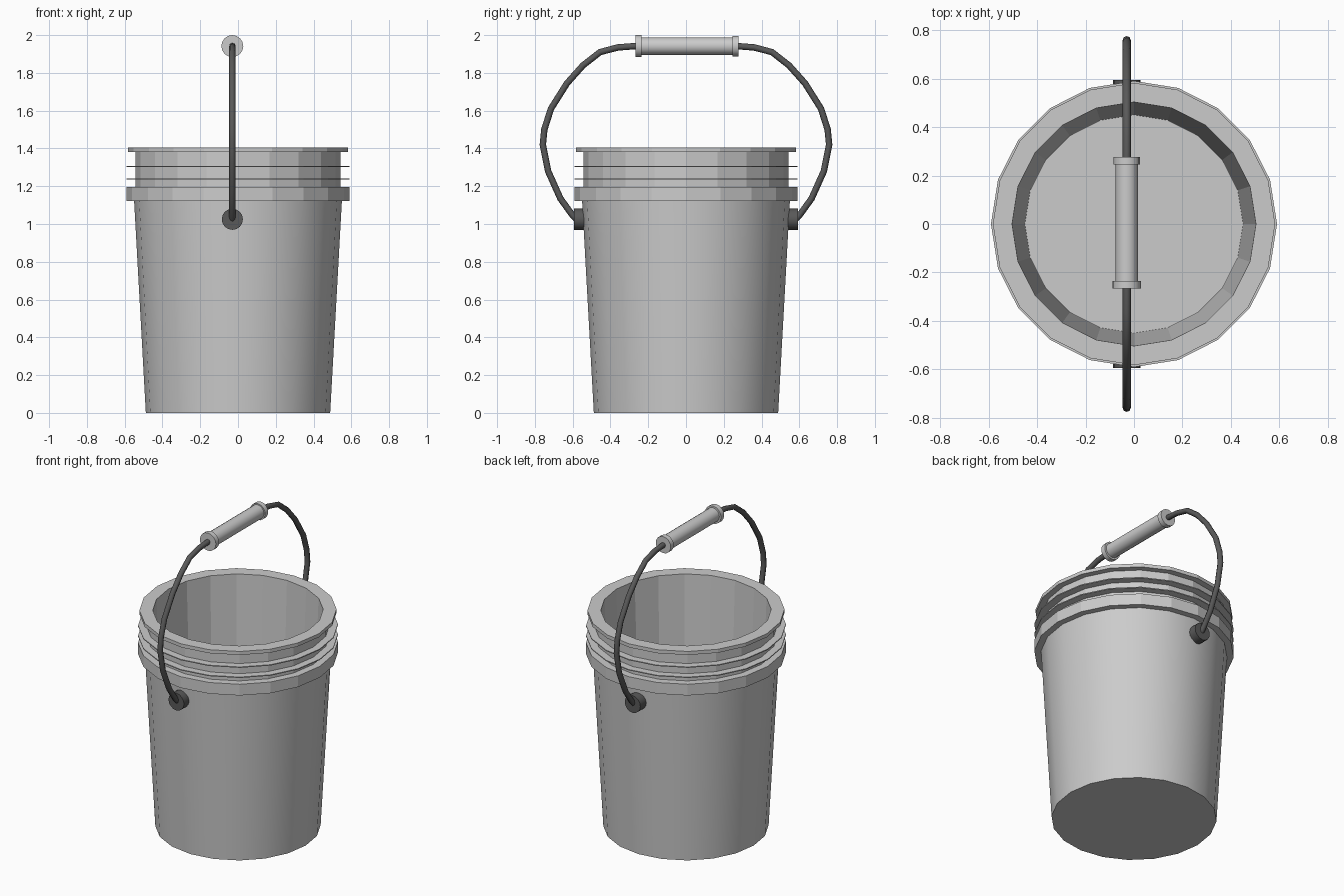
import bpy, math
from mathutils import Matrix

if "Cube" in bpy.data.objects:
    bpy.data.objects.remove(bpy.data.objects["Cube"])

TAU = 2 * math.pi
HX = -0.03   # handle sits slightly off centre


def lathe(name, profile, sides, smooth=(), matrix=None, mat=None):
    """Revolve (radius, height) points about z; zero radius closes with a cap."""
    verts, faces, flags, rings = [], [], [], []
    for r, z in profile:
        n = 1 if r == 0 else sides
        rings.append(range(len(verts), len(verts) + n))
        verts += [(r * math.cos(TAU * i / sides), r * math.sin(TAU * i / sides), z) for i in range(n)]
    for k in range(len(rings) - 1):
        a, b = rings[k], rings[k + 1]
        if len(a) == 1:
            faces.append(list(reversed(b)))
            flags.append(False)
        elif len(b) == 1:
            faces.append(list(a))
            flags.append(False)
        else:
            for i in range(sides):
                j = (i + 1) % sides
                faces.append([a[i], a[j], b[j], b[i]])
                flags.append(k in smooth)
    me = bpy.data.meshes.new(name)
    me.from_pydata(verts, [], faces)
    me.polygons.foreach_set("use_smooth", flags)
    if matrix:
        me.transform(matrix)
    if mat:
        me.materials.append(mat)
    ob = bpy.data.objects.new(name, me)
    bpy.context.collection.objects.link(ob)
    return ob


dark = bpy.data.materials.new("dark_metal")
dark.diffuse_color = (0.1, 0.1, 0.1, 1)
dark.use_nodes = True
dark.node_tree.nodes["Principled BSDF"].inputs["Base Color"].default_value = dark.diffuse_color

# Bucket: tapered wall, collar band, two thin ribs, rim lip, inside wall and floor
N = 0.543
profile = [(0, 0), (0.488, 0), (0.55, 1.122), (0.59, 1.122), (0.59, 1.195), (N, 1.195)]
for z in (1.236, 1.302):
    profile += [(N, z), (0.59, z), (0.59, z + 0.006), (N, z + 0.006)]
profile += [(N, 1.382), (0.582, 1.382), (0.582, 1.405), (0.503, 1.405), (0.45, 0.04), (0, 0.04)]
lathe("bucket", profile, 20, smooth=(1,))

# Handle pivots on both sides
for side, label in ((-1, "front"), (1, "back")):
    m = Matrix.Translation((HX, 0, 1.025)) @ Matrix.Rotation(-side * math.pi / 2, 4, 'X')
    lathe(label + "_pivot", [(0, 0.51), (0.056, 0.51), (0.056, 0.593), (0, 0.593)], 16,
          smooth=(1,), matrix=m, mat=dark)

# Wire handle, mirrored about y = 0
half = [(0.565, 1.01), (0.60, 1.045), (0.665, 1.135), (0.73, 1.28), (0.758, 1.42), (0.75, 1.50),
        (0.715, 1.61), (0.63, 1.745), (0.545, 1.84), (0.455, 1.91), (0.36, 1.935), (0.25, 1.943)]
path = [(-y, z) for y, z in half] + half[::-1]
curve = bpy.data.curves.new("wire_handle", 'CURVE')
curve.dimensions = '3D'
curve.bevel_depth = 0.017
curve.bevel_resolution = 2
curve.use_fill_caps = True
spline = curve.splines.new('POLY')
spline.points.add(len(path) - 1)
for p, (y, z) in zip(spline.points, path):
    p.co = (HX, y, z, 1)
curve.materials.append(dark)
bpy.context.collection.objects.link(bpy.data.objects.new("wire_handle", curve))

# Grip with a flange at each end
lathe("grip", [(0, -0.267), (0.058, -0.267), (0.058, -0.235), (0.046, -0.235),
               (0.046, 0.245), (0.054, 0.245), (0.054, 0.277), (0, 0.277)], 16,
      smooth=(1, 3, 5),
      matrix=Matrix.Translation((HX, 0, 1.942)) @ Matrix.Rotation(-math.pi / 2, 4, 'X'))

# Keep hard edges crisp on the smooth parts
for ob in bpy.data.objects:
    if ob.type == 'MESH':
        me = ob.data
        normals = {}
        for f in me.polygons:
            for key in f.edge_keys:
                normals.setdefault(key, []).append(f.normal.copy())
        for e in me.edges:
            ns = normals[e.key]
            e.use_edge_sharp = len(ns) == 2 and ns[0].angle(ns[1]) > math.radians(35)
